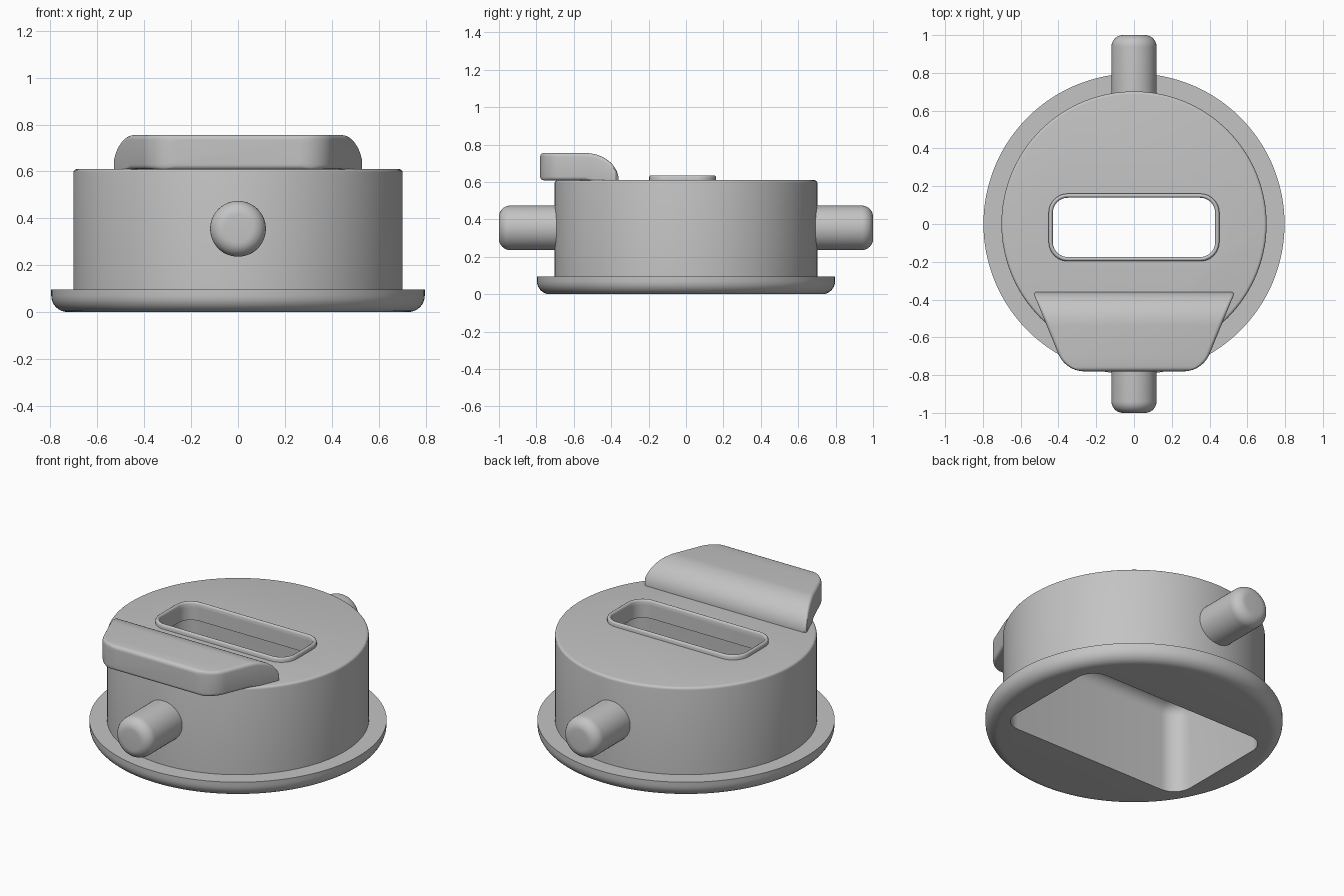
import bpy, bmesh, math
from math import sin, cos, pi, radians
from mathutils import Matrix

cube = bpy.data.objects.get("Cube")
if cube:
    bpy.data.objects.remove(cube, do_unlink=True)

grey = bpy.data.materials.new("mid grey")
grey.use_nodes = True
colour = (0.55, 0.55, 0.55, 1)
grey.diffuse_color = colour
bsdf = next(n for n in grey.node_tree.nodes if n.type == 'BSDF_PRINCIPLED')
bsdf.inputs["Base Color"].default_value = colour


def loft(name, rings, closed=False):
    """Skin a list of equal point rings; cap the ends or close into a loop."""
    bm = bmesh.new()
    loops = [[bm.verts.new(p) for p in ring] for ring in rings]
    n = len(loops[0])
    pairs = list(zip(loops, loops[1:]))
    if closed:
        pairs.append((loops[-1], loops[0]))
    else:
        bm.faces.new(loops[0])
        bm.faces.new(loops[-1])
    for a, b in pairs:
        for i in range(n):
            j = (i + 1) % n
            bm.faces.new((a[i], a[j], b[j], b[i]))
    bmesh.ops.recalc_face_normals(bm, faces=bm.faces)
    mesh = bpy.data.meshes.new(name)
    bm.to_mesh(mesh)
    bm.free()
    mesh.materials.append(grey)
    ob = bpy.data.objects.new(name, mesh)
    bpy.context.collection.objects.link(ob)
    return ob


def select(ob):
    bpy.ops.object.select_all(action='DESELECT')
    ob.select_set(True)
    bpy.context.view_layer.objects.active = ob


def smooth(ob):
    select(ob)
    bpy.ops.object.shade_smooth_by_angle(angle=radians(35))


def circle(r, z, n):
    return [(r * cos(2 * pi * i / n), r * sin(2 * pi * i / n), z) for i in range(n)]


def rounded_rect(hx, hy, r, z, cy=0, steps=8):
    pts = []
    for k, (sx, sy) in enumerate([(1, 1), (-1, 1), (-1, -1), (1, -1)]):
        for i in range(steps + 1):
            a = (k + i / steps) * pi / 2
            pts.append((sx * (hx - r) + r * cos(a), cy + sy * (hy - r) + r * sin(a), z))
    return pts


def arc(cx, cz, r, start, end, steps=8):
    angles = [radians(start + (end - start) * i / steps) for i in range(steps + 1)]
    return [(cx + r * cos(a), cz + r * sin(a)) for a in angles]


# Round housing with a rounded flange at its foot
BODY_TOP, SLOT_Y = 0.61, -0.018
profile = arc(0.727, 0.07, 0.07, -90, 0) + [(0.797, 0.095), (0.702, 0.095)]
profile += arc(0.687, BODY_TOP - 0.015, 0.015, 0, 90, 4)
housing = loft("housing", [circle(r, z, 128) for r, z in profile])

# Straight pocket with a filleted ceiling, opened by the slot above
CEILING, FILLET = 0.53, 0.07
pocket = [rounded_rect(0.612, 0.372, 0.11, -0.05)]
for d, z in arc(-FILLET, CEILING - FILLET, FILLET, 0, 90):
    pocket.append(rounded_rect(0.612 + d, 0.372 + d, 0.11 + d, z))
for z in (CEILING, 0.7):
    pocket.append(rounded_rect(0.43, 0.157, 0.08, z, SLOT_Y))
cutter = loft("pocket_cutter", pocket)
cutter.hide_render = True
cut = housing.modifiers.new("pocket", 'BOOLEAN')
cut.operation = 'DIFFERENCE'
cut.solver = 'EXACT'
cut.object = cutter
select(housing)
bpy.ops.object.modifier_apply(modifier=cut.name)
bpy.data.objects.remove(cutter, do_unlink=True)
smooth(housing)

# Raised rim around the slot
rim_profile = [(0.022, 0.6), (0.022, 0.625), (0.019, 0.632), (0.013, 0.636),
               (0.009, 0.636), (0.003, 0.632), (0, 0.625), (0, 0.6)]
smooth(loft("slot_rim", [rounded_rect(0.43 + d, 0.157 + d, 0.08 + d, z, SLOT_Y)
                         for d, z in rim_profile], closed=True))

# Front and back pegs with rounded ends
peg_profile = [(0.119, 0.64)] + arc(0.059, 0.94, 0.06, 0, 90)
for name, side in (("front_peg", -1), ("back_peg", 1)):
    peg = loft(name, [circle(r, z, 48) for r, z in peg_profile])
    peg.data.transform(Matrix.Translation((0, 0, 0.355))
                       @ Matrix.Rotation(-side * pi / 2, 4, 'X'))
    smooth(peg)

# Overhanging front lip: tapered plan, rounded edges, curved down to the slot
LIP_TOP, LIP_BASE, LIP_FRONT, LIP_BEND, LIP_BACK = 0.755, 0.609, -0.78, -0.54, -0.36


def lip_section(w, y):
    front = max(0, 1 - (y - LIP_FRONT) / 0.02)
    back = min(1, max(0, (y - LIP_BEND) / (LIP_BACK - LIP_BEND)))
    inset = 0.02 * (1 - math.sqrt(1 - front * front))
    top = BODY_TOP + (LIP_TOP - BODY_TOP) * math.sqrt(1 - back * back) - inset
    base = LIP_BASE + inset
    f = min(0.02, 0.4 * (top - base))
    g = min(0.02, max(0.001, (-0.48 - y) / 3))
    half = [(w - g + gx, base + g + gz) for gx, gz in arc(0, 0, g, -90, 0, 4)]
    half += arc(w - f, top - f, f, 0, 90, 4)
    return [(x, y, z) for x, z in half] + [(-x, y, z) for x, z in reversed(half)]


plan = arc(0.262, LIP_FRONT + 0.15, 0.15, -90, -22.8, 16)
for i in range(21):
    y = LIP_BEND + (LIP_BACK - LIP_BEND) * sin(i / 20 * pi / 2)
    w = 0.4 + 0.13 * (y + 0.688) / 0.316
    plan.append((w - 0.015 * max(0, (y + 0.372) / 0.012), y))
smooth(loft("front_lip", [lip_section(w, y) for w, y in plan]))
